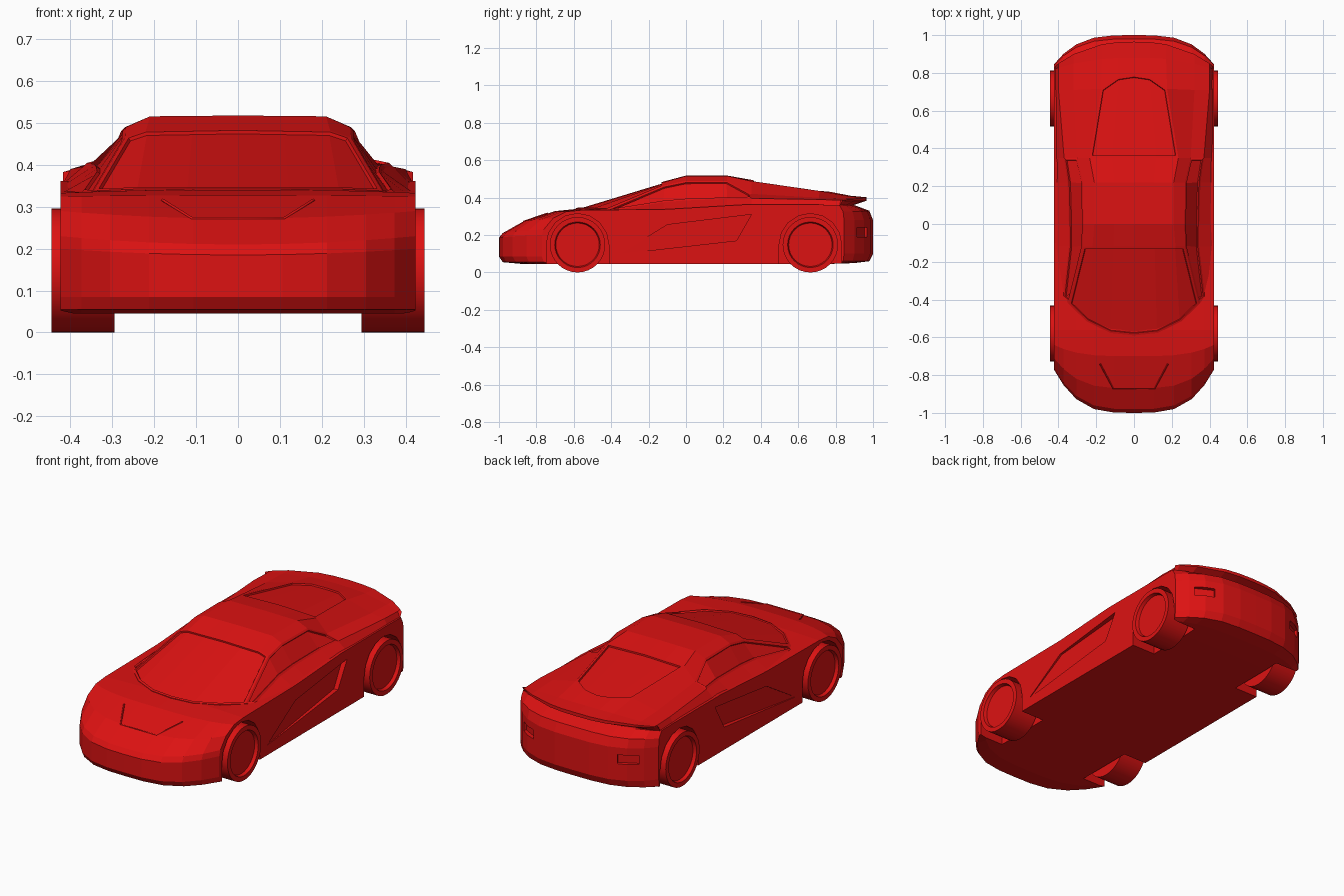
import bpy, bmesh, math
from mathutils import Matrix

cube = bpy.data.objects.get("Cube")
if cube:
    bpy.data.objects.remove(cube, do_unlink=True)

red = bpy.data.materials.new("red paint")
red.use_nodes = True
red.diffuse_color = (0.72, 0.006, 0.006, 1)
red.node_tree.nodes["Principled BSDF"].inputs["Base Color"].default_value = red.diffuse_color


def finish(bm, name):
    """Turn a bmesh into a named red object."""
    bmesh.ops.recalc_face_normals(bm, faces=bm.faces)
    mesh = bpy.data.meshes.new(name)
    bm.to_mesh(mesh)
    bm.free()
    mesh.materials.append(red)
    obj = bpy.data.objects.new(name, mesh)
    bpy.context.collection.objects.link(obj)
    return obj


def loft(bm, halves):
    """Skin symmetric rings; each half runs from bottom centre to top centre."""
    m = len(halves[0])
    n = 2 * m - 2
    rings = []
    for half in halves:
        full = half + [(-x, y, z) for x, y, z in half[-2:0:-1]]
        rings.append([bm.verts.new(p) for p in full])
    faces = {}
    for s in range(len(rings) - 1):
        a, b = rings[s], rings[s + 1]
        for j in range(n):
            k = (j + 1) % n
            seg, side = (j, 1) if j < m - 1 else (n - 1 - j, -1)
            faces[s, seg, side] = bm.faces.new((a[j], a[k], b[k], b[j]))
    for ring in (rings[0], rings[-1]):
        for sign in (1, -1):
            for i in range((m - 1) // 2):
                ids = [i, i + 1, m - 2 - i, m - 1 - i]
                bm.faces.new(list(dict.fromkeys(ring[sign * q % n] for q in ids)))
    return faces


def prism(name, outline, x0, x1):
    """Solid from a side outline of (y, z) points between two x depths."""
    bm = bmesh.new()
    a = [bm.verts.new((x0, y, z)) for y, z in outline]
    b = [bm.verts.new((x1, y, z)) for y, z in outline]
    bm.faces.new(a)
    bm.faces.new(b)
    for i in range(len(a)):
        k = (i + 1) % len(a)
        bm.faces.new((a[i], a[k], b[k], b[i]))
    return finish(bm, name)


def cut(target, cutter):
    """Subtract the cutter and discard it."""
    mod = target.modifiers.new("cut", "BOOLEAN")
    mod.operation, mod.object, mod.solver = "DIFFERENCE", cutter, "EXACT"
    cutter.hide_render = True
    bpy.context.view_layer.objects.active = target
    bpy.ops.object.modifier_apply(modifier=mod.name)
    bpy.data.objects.remove(cutter, do_unlink=True)


# Lower body: y, plan bow, floor height, shoulder height, centre height
WIDTH = 0.424
body_stations = [
    (-1, .23, .085, .2, .185),
    (-.98, .22, .055, .23, .21),
    (-.87, .16, .045, .29, .272),
    (-.7, .06, .045, .325, .328),
    (-.56, 0, .045, .333, .342),
    (-.1, 0, .045, .338, .338),
    (.3, 0, .045, .362, .362),
    (.75, -.02, .045, .362, .362),
    (.9, -.08, .05, .36, .36),
    (.98, -.14, .06, .325, .33),
    (1, -.155, .1, .28, .28),
]
columns = (0, .25, .5, .72, .88, 1)
halves = []
for y, bow, low, shoulder, top in body_stations:
    under = [(WIDTH * f, y + bow * f ** 3.5, low) for f in columns]
    over = [(x, yy, shoulder + (top - shoulder) * (1 - (x / WIDTH) ** 2)) for x, yy, _ in under]
    halves.append(under + over[::-1])
bm = bmesh.new()
loft(bm, halves)
body = finish(bm, "lower_body")

# Cabin and rear deck: y, bow, bow reach, base z, belt x z, window top x z, roof edge x z, centre z
cabin_stations = [
    (-.59, .27, .42, .32, .375, .333, .345, .338, .25, .342, .343),
    (-.12, 0, .42, .334, .345, .375, .27, .465, .22, .482, .486),
    (0, 0, .42, .336, .345, .385, .268, .49, .21, .516, .518),
    (.22, 0, .42, .35, .352, .393, .27, .49, .21, .516, .518),
    (.35, 0, .42, .355, .37, .396, .3, .42, .235, .488, .495),
    (.79, -.08, .18, .355, .4, .39, .32, .4, .175, .435, .425),
    (.88, -.06, .42, .355, .4, .386, .32, .395, .17, .407, .41),
    (.965, -.13, .42, .383, .4, .388, .32, .394, .17, .4, .402),
]
halves = []
for y, bow, reach, base, xb, zb, xc, zc, xd, zd, top in cabin_stations:
    over = [(xb, zb), (xc, zc), (xd, zd), (xd / 2, (zd + top) / 2), (0, top)]
    pts = [(x, base) for x, _ in over[::-1]] + [(.418, base)] + over
    halves.append([(x, y + bow * min(x / reach, 1) ** 2.5, z) for x, z in pts])
bm = bmesh.new()
faces = loft(bm, halves)
bmesh.ops.recalc_face_normals(bm, faces=bm.faces)
SIDES = (1, -1)
panes = [
    [faces[0, seg, s] for seg in (7, 8, 9) for s in SIDES],   # windscreen
    [faces[4, seg, s] for seg in (8, 9) for s in SIDES],      # rear hatch
]
panes += [[faces[st, 6, s] for st in range(4)] for s in SIDES]  # side windows
for pane in panes:
    bmesh.ops.inset_region(bm, faces=pane, thickness=.012, depth=0, use_even_offset=True)
    bmesh.ops.inset_region(bm, faces=pane, thickness=.002, depth=-.008, use_even_offset=True)
finish(bm, "cabin_and_rear_deck")

# Wheels, arches, side scoops and tail lamp pockets
AXLES = {"front": -.58, "rear": .665}
R = .148
for side, label in ((1, "left"), (-1, "right")):
    for axle, yc in AXLES.items():
        arc = [math.pi * i / 8 for i in range(9)]
        arch = [(yc + .167 * math.cos(a), R + .167 * math.sin(a)) for a in arc]
        arch += [(yc - .167, -.1), (yc + .167, -.1)]
        cut(body, prism("arch_cutter", arch, side * .28, side * .6))

        # Tyre with a recessed hub disc
        bm = bmesh.new()
        bmesh.ops.create_cone(bm, cap_ends=True, segments=32, radius1=R, radius2=R, depth=.15)
        bm.normal_update()
        outer = [f for f in bm.faces if f.normal.z > .9]
        bmesh.ops.inset_region(bm, faces=outer, thickness=.026, depth=0)
        bmesh.ops.inset_region(bm, faces=outer, thickness=.006, depth=-.018)
        turn = Matrix.Rotation(side * math.pi / 2, 4, "Y")
        bm.transform(Matrix.Translation((side * .37, yc, R)) @ turn)
        wheel = finish(bm, f"{axle}_{label}_wheel")
        wheel.data.shade_smooth()
        bpy.ops.object.select_all(action="DESELECT")
        wheel.select_set(True)
        bpy.context.view_layer.objects.active = wheel
        bpy.ops.object.shade_smooth_by_angle(angle=math.radians(30))

    # Scoop deepens towards the rear
    scoop = prism("scoop_cutter", [(-.35, .1), (.27, .17), (.35, .31), (-.1, .255)], side * .43, side * .5)
    for v in scoop.data.vertices:
        if abs(v.co.x) < .45:
            v.co.x = side * (.421 - .035 * (v.co.y + .35))
    cut(body, scoop)

    bm = bmesh.new()
    bmesh.ops.create_cube(bm, size=1)
    turn = Matrix.Rotation(-side * math.radians(28), 4, "Z")
    bm.transform(Matrix.Translation((side * .31, .95, .215)) @ turn @ Matrix.Diagonal((.11, .05, .05, 1)))
    cut(body, finish(bm, "lamp_cutter"))

# Raised crease on the bonnet
curve = bpy.data.curves.new("bonnet_crease", "CURVE")
curve.dimensions = "3D"
curve.bevel_depth, curve.bevel_resolution = .004, 0
path = [(-.18, -.74, .316), (-.11, -.87, .272), (.11, -.87, .272), (.18, -.74, .316)]
spline = curve.splines.new("POLY")
spline.points.add(len(path) - 1)
for point, co in zip(spline.points, path):
    point.co = (*co, 1)
curve.materials.append(red)
bpy.context.collection.objects.link(bpy.data.objects.new("bonnet_crease", curve))
